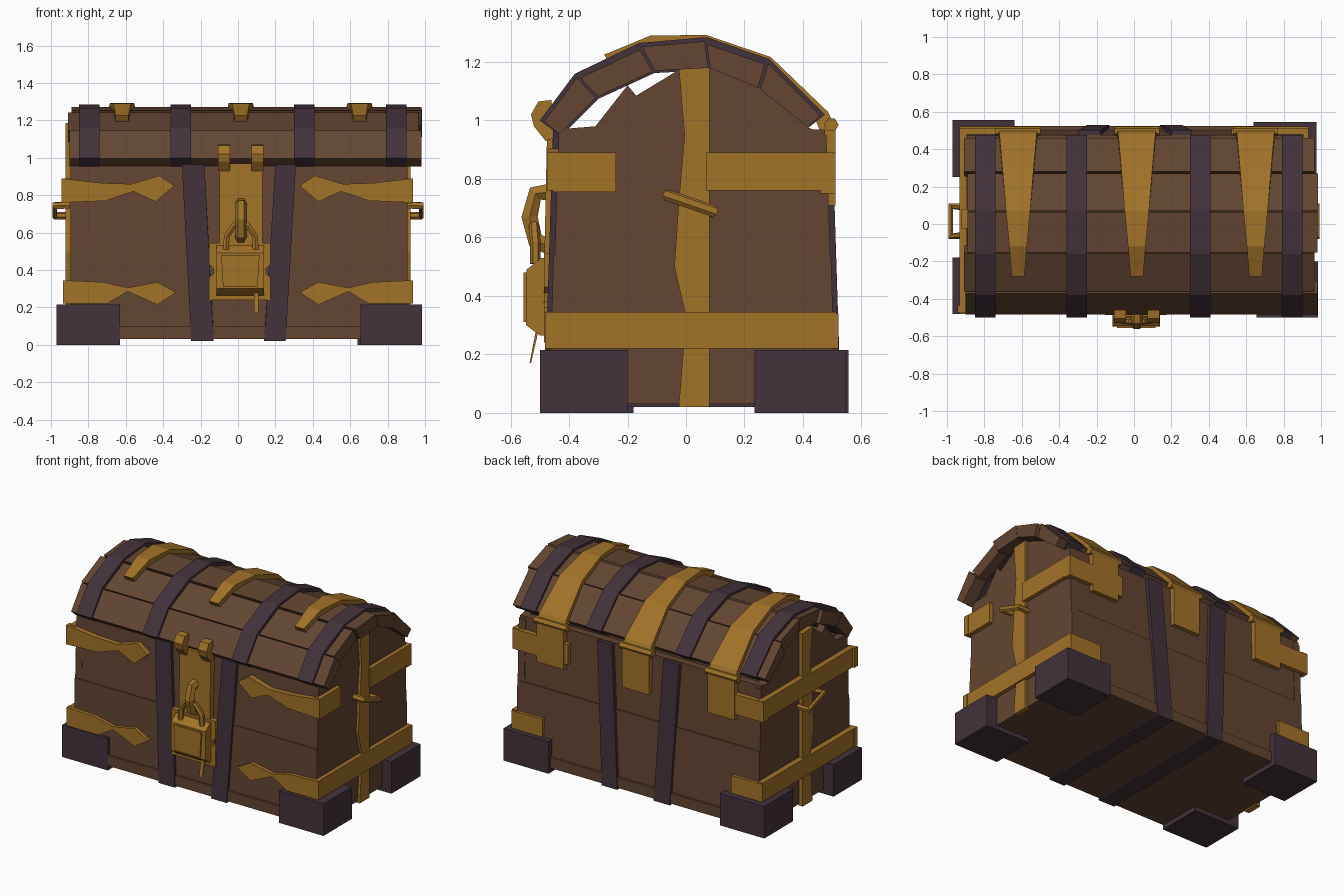
import bpy, bmesh
from mathutils import Vector

if "Cube" in bpy.data.objects:
    bpy.data.objects.remove(bpy.data.objects["Cube"])


def material(name, rgb):
    m = bpy.data.materials.new(name)
    m.diffuse_color = (*rgb, 1)
    m.use_nodes = True
    m.node_tree.nodes["Principled BSDF"].inputs["Base Color"].default_value = m.diffuse_color
    return m


WOOD = material("brown wood", (0.125, 0.060, 0.032))
IRON = material("dark purple iron", (0.055, 0.032, 0.043))
GOLD = material("old gold", (0.365, 0.170, 0.022))


def mesh(name, verts, faces, mat):
    bm = bmesh.new()
    vs = [bm.verts.new(v) for v in verts]
    for f in faces:
        bm.faces.new([vs[i] for i in f])
    bmesh.ops.recalc_face_normals(bm, faces=bm.faces)
    me = bpy.data.meshes.new(name)
    bm.to_mesh(me)
    bm.free()
    me.materials.append(mat)
    ob = bpy.data.objects.new(name, me)
    bpy.context.collection.objects.link(ob)
    return ob


def prism(name, pts, axis, a, b, mat):
    """Extrude a 2D outline along x (outline in y,z) or y (outline in x,z)."""
    place = (lambda p, t: (t, p[0], p[1])) if axis == "x" else (lambda p, t: (p[0], t, p[1]))
    n = len(pts)
    verts = [place(p, a) for p in pts] + [place(p, b) for p in pts]
    faces = [range(n), range(n, 2 * n)]
    faces += [(i, (i + 1) % n, n + (i + 1) % n, n + i) for i in range(n)]
    return mesh(name, verts, faces, mat)


def box(name, x0, x1, y0, y1, z0, z1, mat):
    return prism(name, [(y0, z0), (y1, z0), (y1, z1), (y0, z1)], "x", x0, x1, mat)


def band(name, outer, inner, spans, mat):
    """Strap following outer/inner (y,z) paths, with an x span at each section."""
    verts, faces = [], []
    for o, i, (x0, x1) in zip(outer, inner, spans):
        verts += [(x0, *o), (x1, *o), (x1, *i), (x0, *i)]
    n = len(outer)
    for s in range(n - 1):
        faces += [(4 * s + k, 4 * s + (k + 1) % 4, 4 * s + 4 + (k + 1) % 4, 4 * s + 4 + k)
                  for k in range(4)]
    faces += [(0, 1, 2, 3), tuple(range(4 * n - 4, 4 * n))]
    return mesh(name, verts, faces, mat)


def tube(name, path, radius, mat):
    """Low-sided bar along a path."""
    cu = bpy.data.curves.new(name, "CURVE")
    cu.dimensions = "3D"
    cu.bevel_depth, cu.bevel_resolution, cu.use_fill_caps = radius, 1, True
    sp = cu.splines.new("POLY")
    sp.points.add(len(path) - 1)
    for p, co in zip(sp.points, path):
        p.co = (*co, 1)
    tmp = bpy.data.objects.new(name + "_path", cu)
    bpy.context.collection.objects.link(tmp)
    bpy.context.view_layer.update()
    me = bpy.data.meshes.new_from_object(tmp.evaluated_get(bpy.context.evaluated_depsgraph_get()))
    bpy.data.objects.remove(tmp)
    me.materials.clear()
    me.materials.append(mat)
    me.shade_flat()
    ob = bpy.data.objects.new(name, me)
    bpy.context.collection.objects.link(ob)
    return ob


# Body: front and back boards, base, bottom rails
for side, yb, yt in (("front", -0.46, -0.435), ("back", 0.505, 0.475)):
    s = -1 if yb < 0 else 1
    prism(side + "_lower_board", [(yb + s * .006, .04), (yb - s * .05, .04), (yb - s * .06, .54),
                                  ((yb + yt) / 2 + s * .006, .54)], "x", -0.895, 0.905, WOOD)
    prism(side + "_upper_board", [((yb + yt) / 2, .535), (yb - s * .06, .535), (yt - s * .05, .97),
                                  (yt, .97)], "x", -0.89, 0.90, WOOD)
    box(side + "_bottom_rail", -0.88, 0.89, *sorted((yb + s * .018, yb - s * .03)), 0.03, 0.10, WOOD)
box("base_board", -0.89, 0.90, -0.455, 0.50, 0.03, 0.08, WOOD)

# Domed side walls; the front shoulder is broken away under the lid
side_outline = [(-.465, .03), (.51, .03), (.48, .95), (.42, .975), (.25, 1.11), (.08, 1.18),
                (-.03, 1.17), (-.17, 1.085), (-.20, 1.12), (-.31, .98), (-.435, .97)]
for side, s in (("left", -1), ("right", 1)):
    prism(side + "_side_wall", side_outline, "x", s * .85 + .005, s * .90 + .005, WOOD)

# Lid planks
arc_out = [(-.50, 1.0), (-.38, 1.16), (-.16, 1.265), (.07, 1.285), (.285, 1.21), (.475, 1.02)]
arc_in = [(-.435, .95), (-.305, 1.08), (-.11, 1.17), (.08, 1.18), (.25, 1.11), (.42, .975)]


def shift(pts, d):
    """Move arc points outward from the lid's centre by d."""
    c = Vector((0, 0.75))
    return [tuple(Vector(p) + (Vector(p) - c).normalized() * d) for p in pts]


ends = [(-.90, .98), (-.91, .965), (-.89, .98), (-.89, .985), (-.91, .965)]
for i, span in enumerate(ends):
    sink = -0.014 - 0.008 * (i % 2)
    pair = []
    for pts in (shift(arc_out, sink), arc_in):
        a, b = Vector(pts[i]), Vector(pts[i + 1])
        pair.append([tuple(a.lerp(b, .02)), tuple(a.lerp(b, .98))])
    band(f"lid_plank_{i + 1}", *pair, [span, span], WOOD)

# Dark bands over the lid
for i, x in enumerate((-.795, -.305, .355, .845)):
    band(f"lid_band_{i + 1}", arc_out, shift(arc_in, -.008), [(x - .055, x + .055)] * 6, IRON)

# Slanted dark straps down the front, under the base and up the back
u_out = [(-.455, .965), (-.485, .02), (.53, .02), (.50, .965)]
u_in = [(-.42, .965), (-.44, .06), (.49, .06), (.46, .965)]
for name, top, bottom in (("left", (-.30, -.18), (-.25, -.13)), ("right", (.20, .31), (.14, .255))):
    band(name + "_body_strap", u_out, u_in, [top, bottom, bottom, top], IRON)

# Corner feet
for i, f in enumerate([(-.97, -.63, -.48, -.18), (.655, .985, -.50, -.20),
                       (-.97, -.64, .25, .555), (.64, .975, .235, .545)]):
    box(f"corner_foot_{i + 1}", *f, 0, 0.215, IRON)

# Tapered gold hinge straps, knuckles and back plates
h_out = [(-.28, 1.225), (-.12, 1.291), (.07, 1.292), (.29, 1.217), (.485, 1.03), (.51, .98)]
h_in = [(-.25, 1.18), (-.11, 1.24), (.07, 1.25), (.26, 1.18), (.44, 1.01), (.46, .96)]
for i, x in enumerate((-.62, .015, .65)):
    band(f"lid_hinge_strap_{i + 1}", h_out, h_in,
         [(x - w, x + w) for w in (.034, .047, .065, .083, .10, .105)], GOLD)
    tube(f"hinge_knuckle_{i + 1}", [(x - .12, .497, .985), (x + .12, .497, .985)], .025, GOLD)
    box(f"hinge_plate_{i + 1}", x - .10, x + .10, .46, .512, .71, .98, GOLD)

# Gold side straps wrapping round to the front leaves and the back corners
leaf_up = [(.935, .76), (.70, .77), (.55, .82), (.43, .765), (.33, .85), (.41, .905), (.56, .86),
           (.72, .865), (.935, .89)]
leaf_low = [(.935, .22), (.70, .22), (.59, .285), (.43, .215), (.33, .28), (.43, .335), (.59, .305),
            (.72, .335), (.935, .345)]
for side, s in (("left", -1), ("right", 1)):
    xs = sorted((s * .89, s * .932))
    prism(side + "_upper_leaf", [(s * x - .01 * (s < 0), z) for x, z in leaf_up], "y", -.473, -.435, GOLD)
    prism(side + "_lower_leaf", [(s * x, z) for x, z in leaf_low], "y", -.482, -.445, GOLD)
    box(side + "_lower_strap", *xs, -.46, .515, .22, .345, GOLD)
    if s > 0:
        box("right_upper_strap_front", *xs, -.455, -.24, .755, .89, GOLD)
        box("right_upper_strap_back", *xs, .07, .51, .76, .89, GOLD)
    else:
        box("left_upper_strap", *xs, -.455, .51, .76, .89, GOLD)
    box(side + "_lower_back_wrap", *sorted((s * .70, s * .932)), .48, .522, .22, .34, GOLD)
    box(side + "_upper_back_wrap", *sorted((s * .52, s * .932)), .46, .511, .75, .885, GOLD)
    prism(side + "_upright_strap", [(-.025, .02), (.08, .02), (.08, 1.18), (-.025, 1.185), (-.005, .95),
                                    (-.025, .72), (-.04, .5), (.0, .33)], "x", s * .89, s * .922, GOLD)
    # Tilted carrying handle
    tube(side + "_handle", [(s * .90, -.06, .745), (s * .98, -.065, .745), (s * .98, .095, .69),
                            (s * .90, .09, .69)], .02, GOLD)

# Hasp, hooks over the lid edge and lock plate with notched sides
prism("hasp", [(-.485, .50), (-.45, .50), (-.43, .97), (-.475, .97)], "x", -.10, .13, GOLD)
for i, x in enumerate((-.075, .105)):
    prism(f"hasp_hook_{i + 1}", [(-.46, 1.07), (-.505, 1.065), (-.53, 1.02), (-.52, .98), (-.48, .93),
                                 (-.45, .94)], "x", x - .032, x + .032, GOLD)
lock_outline = [(-.155, .24), (.175, .24), (.175, .36), (.15, .38), (.15, .41), (.175, .43), (.175, .545),
                (-.155, .545), (-.155, .43), (-.13, .41), (-.13, .38), (-.155, .36)]
prism("lock_plate", lock_outline, "y", -.486, -.45, GOLD)

# Staple, shackle and padlock
tube("staple", [(.015, -.47, .755), (.015, -.515, .75), (.015, -.535, .67), (.015, -.515, .59),
                (.015, -.47, .57)], .032, GOLD)
tube("padlock_shackle", [(-.065, -.515, .51), (-.06, -.515, .58), (-.02, -.52, .64), (.05, -.52, .64),
                         (.09, -.515, .58), (.095, -.515, .51)], .018, GOLD)
prism("padlock_body", [(-.547, .30), (-.545, .49), (-.495, .53), (-.48, .53), (-.48, .265), (-.50, .265)],
      "x", -.115, .14, GOLD)
prism("padlock_face", [(-.08, .31), (.105, .31), (.115, .48), (-.09, .48)], "y", -.555, -.54, GOLD)
prism("padlock_pin", [(-.535, .17), (-.53, .17), (-.50, .30), (-.51, .30)], "x", .085, .11, GOLD)
